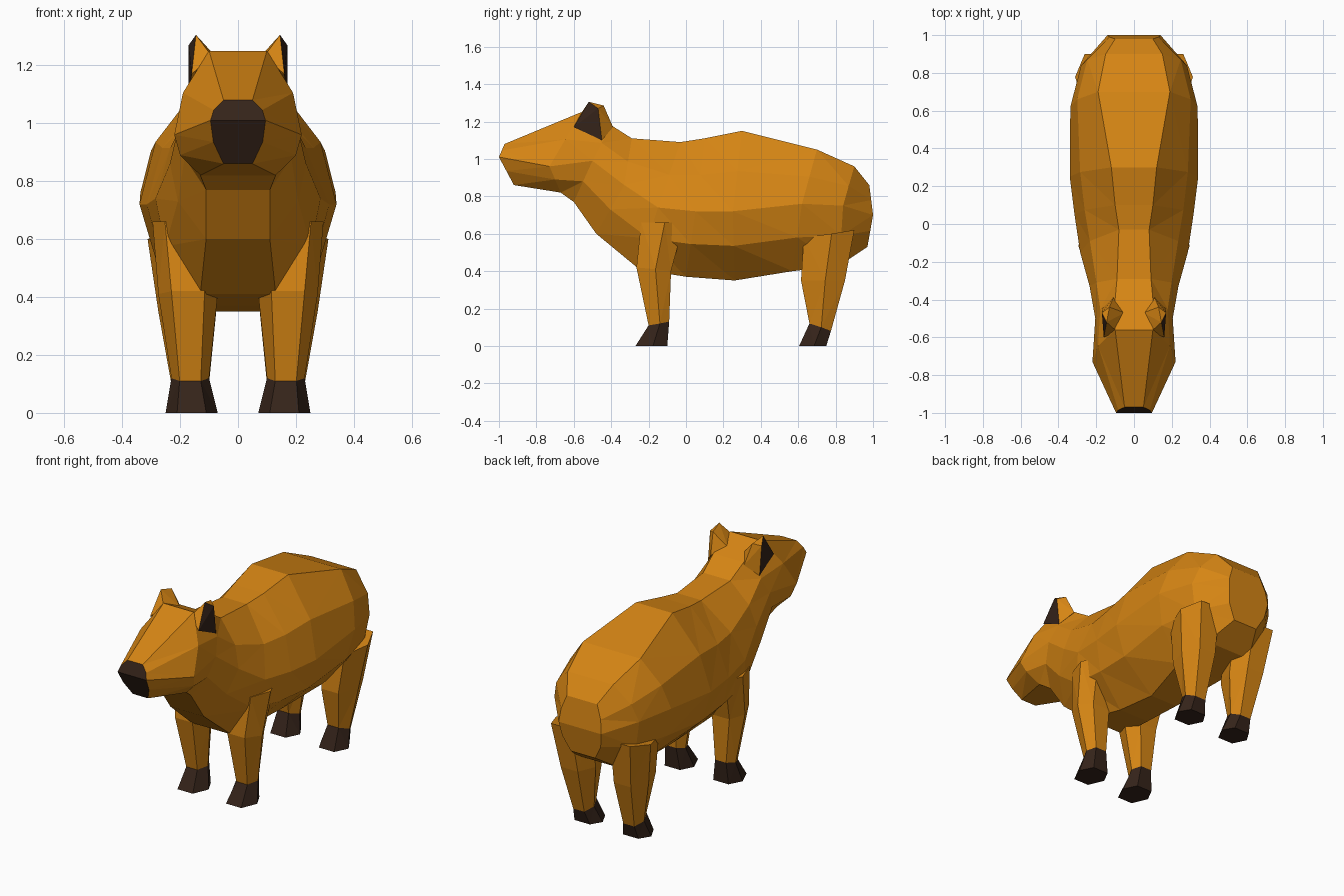
import bpy, bmesh
from mathutils import Vector

if "Cube" in bpy.data.objects:
    bpy.data.objects.remove(bpy.data.objects["Cube"])


def material(name, rgb):
    m = bpy.data.materials.new(name)
    m.diffuse_color = (*rgb, 1)
    m.use_nodes = True
    m.node_tree.nodes["Principled BSDF"].inputs["Base Color"].default_value = m.diffuse_color
    return m


FUR = material("fur", (0.67, 0.235, 0.007))
DARK = material("dark_skin", (0.035, 0.017, 0.01))


def finish(bm, name, mats):
    bmesh.ops.recalc_face_normals(bm, faces=bm.faces)
    bmesh.ops.triangulate(bm, faces=bm.faces)
    me = bpy.data.meshes.new(name)
    bm.to_mesh(me)
    bm.free()
    for m in mats:
        me.materials.append(m)
    ob = bpy.data.objects.new(name, me)
    bpy.context.collection.objects.link(ob)
    return ob


def loft(rings, name, mats, dark_front=False):
    """Skin a list of point rings; ends are closed with strips across the ring."""
    bm = bmesh.new()
    vs = [[bm.verts.new(p) for p in r] for r in rings]
    n = len(vs[0])
    for a, b in zip(vs, vs[1:]):
        for i in range(n):
            j = (i + 1) % n
            bm.faces.new((a[i], a[j], b[j], b[i]))
    for ring in (vs[0], vs[-1]):
        for i in range(n // 2 - 1):
            f = bm.faces.new((ring[i], ring[i + 1], ring[n - 2 - i], ring[n - 1 - i]))
            f.material_index = int(dark_front and ring is vs[0])
    return finish(bm, name, mats)


def body_ring(top, mid, bottom):
    """Symmetric ten-sided section from (half width, y, z) at top, middle and bottom."""
    t, m, b = Vector(top), Vector(mid), Vector(bottom)
    up, low = (t + m) / 2, (m + b) / 2
    up.x = t.x + (m.x - t.x) * 0.75
    low.x = b.x + (m.x - b.x) * 0.78
    side = [t, up, m, low, b]
    return side + [Vector((-p.x, p.y, p.z)) for p in reversed(side)]


# Head and body in one skin, from nose to rump
sections = [
    ((.05, -.97, 1.08), (.095, -1.0, 1.01), (.05, -.92, .86)),
    ((.10, -.56, 1.25), (.22, -.73, .96), (.13, -.67, .82)),
    ((.10, -.40, 1.18), (.205, -.50, .99), (.11, -.60, .77)),
    ((.09, -.29, 1.11), (.235, -.33, .86), (.11, -.48, .60)),
    ((.08, -.03, 1.09), (.285, -.15, .74), (.13, -.25, .41)),
    ((.10, .10, 1.11), (.315, .05, .72), (.10, .00, .37)),
    ((.12, .30, 1.15), (.34, .25, .72), (.09, .26, .35)),
    ((.19, .70, 1.05), (.337, .62, .76), (.15, .57, .40)),
    ((.15, .90, .96), (.28, .84, .75), (.15, .82, .43)),
    ((.10, .98, .86), (.14, 1.0, .70), (.08, .97, .53)),
]
loft([body_ring(*s) for s in sections], "head_and_body", [FUR, DARK], True)


def leg_ring(x0, x1, y0, y1, zf, zb):
    """Six-sided ring; front edge at height zf, back edge at zb."""
    ym, zm = y0 + (y1 - y0) * 0.55, (zf + zb) / 2
    dx = (x1 - x0) * 0.22
    return [(x0 + dx, y0, zf), (x0, ym, zm), (x0 + dx, y1, zb),
            (x1 - dx, y1, zb), (x1, ym, zm), (x1 - dx, y0, zf)]


# Legs and feet: sole, ankle, knee, haunch
legs = {
    "front": [(.07, .25, -.27, -.10, 0, 0), (.10, .23, -.20, -.09, .11, .13),
              (.07, .275, -.265, -.08, .42, .40), (.10, .295, -.24, -.01, .66, .66)],
    "back": [(.07, .25, .605, .75, 0, 0), (.10, .23, .66, .775, .12, .08),
             (.075, .275, .615, .85, .35, .35), (.08, .312, .63, .90, .58, .62)],
}
for place, data in legs.items():
    for side, s in (("right", 1), ("left", -1)):
        rings = [[(s * x, y, z) for x, y, z in leg_ring(*d)] for d in data]
        loft(rings[:2], f"{place}_{side}_foot", [DARK])
        loft(rings[1:], f"{place}_{side}_leg", [FUR])

# Ears: faceted wedges with a dark outer face
ear = [(.16, -.60, 1.17), (.17, -.45, 1.10), (.145, -.52, 1.305), (.17, -.47, 1.27),
       (.13, -.44, 1.285), (.11, -.39, 1.17), (.05, -.47, 1.20), (.09, -.57, 1.23)]
for side, s in (("right", 1), ("left", -1)):
    bm = bmesh.new()
    for x, y, z in ear:
        bm.verts.new((s * x, y, z))
    bmesh.ops.convex_hull(bm, input=bm.verts)
    bmesh.ops.recalc_face_normals(bm, faces=bm.faces)
    for f in bm.faces:
        f.normal_update()
        f.material_index = int(f.normal.x * s > 0.8)
    finish(bm, f"{side}_ear", [FUR, DARK])
